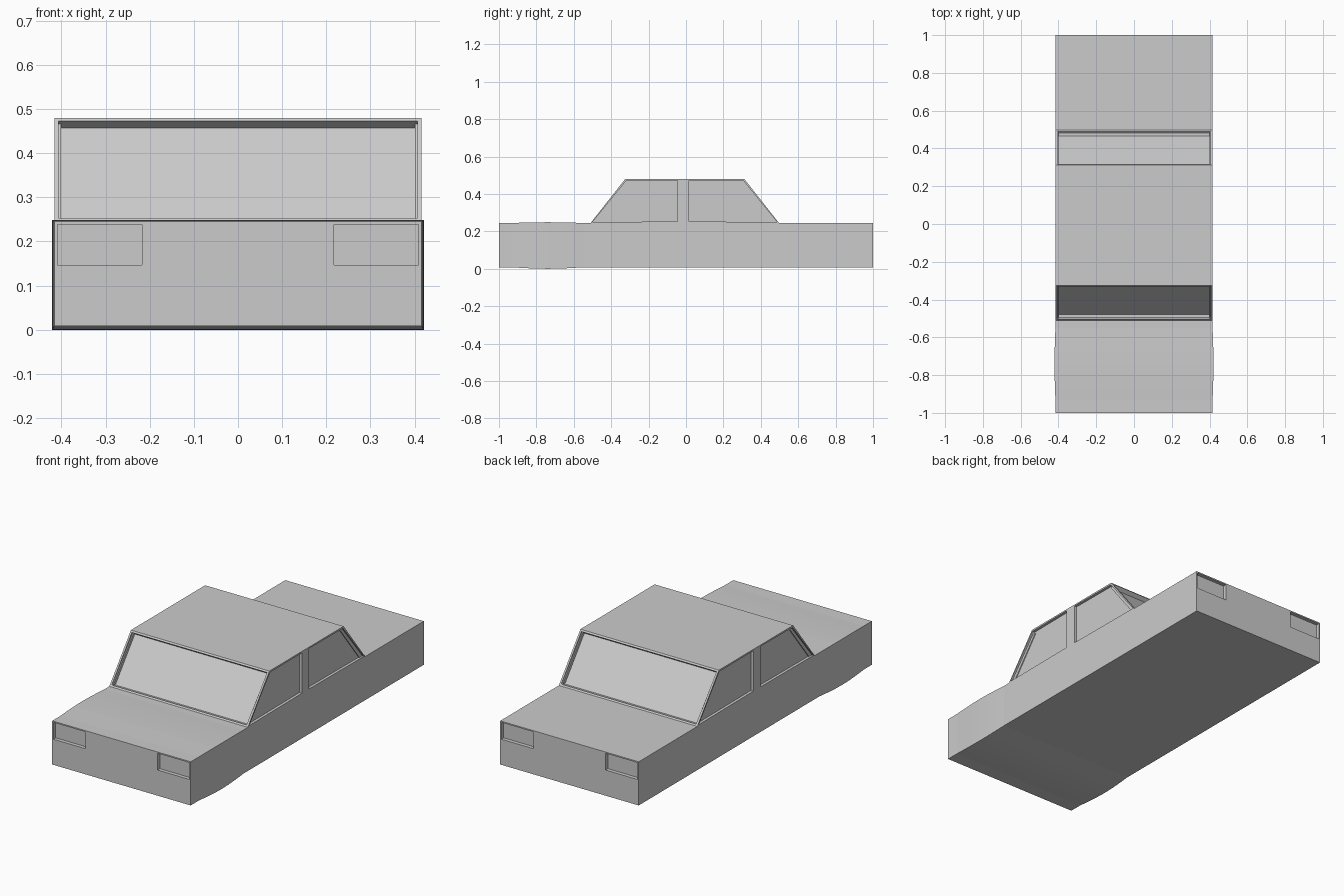
import bpy, bmesh, math
from mathutils import Vector

cube = bpy.data.objects.get("Cube")
if cube:
    bpy.data.objects.remove(cube, do_unlink=True)

HALF = 0.416
SILL, ROOF, FLOOR = 0.245, 0.48, 0.008

grey = bpy.data.materials.new("plain_grey")
grey.use_nodes = True
grey.diffuse_color = (0.6, 0.6, 0.6, 1)
grey.node_tree.nodes["Principled BSDF"].inputs["Base Color"].default_value = (0.6, 0.6, 0.6, 1)


def prism(profile):
    """Extrude a side profile of (y, z) points across the full width."""
    bm = bmesh.new()
    face = bm.faces.new([bm.verts.new((-HALF, y, z)) for y, z in profile])
    ext = bmesh.ops.extrude_face_region(bm, geom=[face])
    moved = [v for v in ext["geom"] if isinstance(v, bmesh.types.BMVert)]
    bmesh.ops.translate(bm, verts=moved, vec=(2 * HALF, 0, 0))
    bmesh.ops.recalc_face_normals(bm, faces=bm.faces)
    return bm


def cut(bm, axis, positions):
    for p in positions:
        normal = Vector((0, 0, 0))
        normal[axis] = 1
        bmesh.ops.bisect_plane(bm, geom=bm.verts[:] + bm.edges[:] + bm.faces[:],
                               plane_co=normal * p, plane_no=normal)


def recess(bm, rule, margin, depth):
    """Frame each matching face, then sink its middle with straight walls."""
    bm.normal_update()
    for face in [f for f in bm.faces if rule(f, f.calc_center_median())]:
        bmesh.ops.inset_individual(bm, faces=[face], thickness=margin)
        bm.normal_update()
        sink = face.normal * -depth
        new = bmesh.ops.extrude_discrete_faces(bm, faces=[face])["faces"][0]
        bmesh.ops.translate(bm, verts=new.verts[:], vec=sink)


def finish(bm, name):
    mesh = bpy.data.meshes.new(name)
    bm.to_mesh(mesh)
    bm.free()
    mesh.materials.append(grey)
    bpy.context.collection.objects.link(bpy.data.objects.new(name, mesh))


# Lower body, with slightly swollen front wings and sunken lamps
bm = prism([(-1, FLOOR), (1, FLOOR), (1, SILL), (-1, SILL)])
cut(bm, 0, (-0.21, 0.21))
cut(bm, 2, (0.14,))
START, END = -0.93, -0.55
cut(bm, 1, [START + (END - START) * i / 6 for i in range(7)])
for v in bm.verts:
    if START < v.co.y < END:
        swell = math.sin(math.pi * (v.co.y - START) / (END - START))
        if abs(v.co.x) > HALF - 0.001:
            v.co.x += math.copysign(0.005 * swell, v.co.x)
        if v.co.z > SILL - 0.001:
            v.co.z += 0.004 * swell
        elif v.co.z < FLOOR + 0.001:
            v.co.z -= FLOOR * swell
recess(bm, lambda f, c: abs(f.normal.y) > 0.9 and abs(c.x) > 0.21 and c.z > 0.14, 0.01, 0.02)
finish(bm, "body")

# Cabin, with sunken windscreens and two sunken windows on each side
bm = prism([(-0.51, SILL), (0.497, SILL), (0.312, ROOF), (-0.325, ROOF)])
recess(bm, lambda f, c: abs(f.normal.y) > 0.5, 0.014, 0.024)
# split only the side walls around the centre pillar
for y in (-0.038, 0.009):
    sides = [f for f in bm.faces if abs(f.normal.x) > 0.9
             and abs(abs(f.calc_center_median().x) - HALF) < 0.001]
    geom = set(sides)
    for f in sides:
        geom.update(f.edges, f.verts)
    bmesh.ops.bisect_plane(bm, geom=list(geom), plane_co=(0, y, 0), plane_no=(0, 1, 0))
recess(bm, lambda f, c: abs(f.normal.x) > 0.9 and abs(c.x) > HALF - 0.001
       and abs(c.y) > 0.1, 0.011, 0.015)
bm.normal_update()
under = [f for f in bm.faces if f.normal.z < -0.9 and f.calc_center_median().z < SILL + 0.001]
bmesh.ops.delete(bm, geom=under, context="FACES_ONLY")
finish(bm, "cabin")
